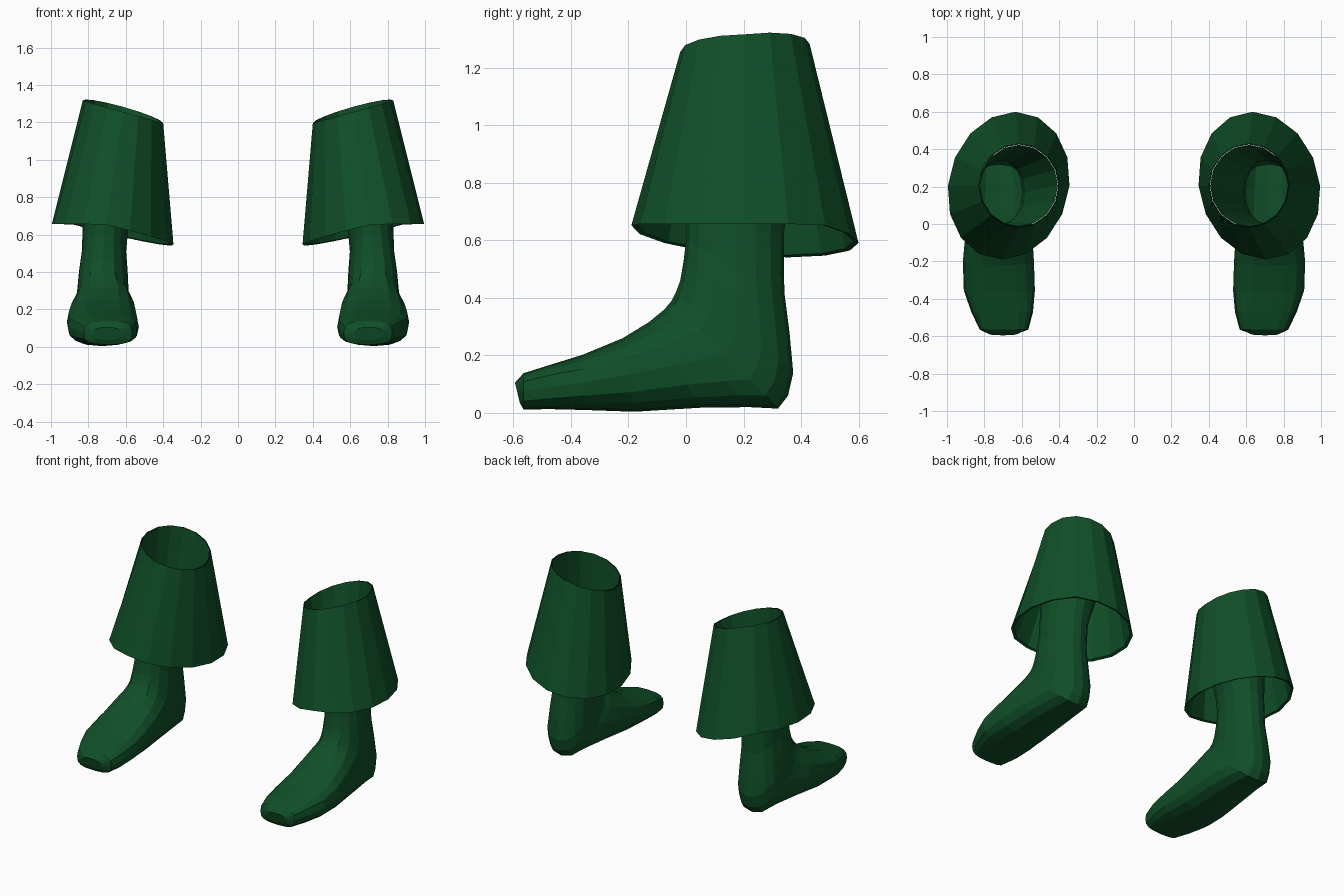
import bpy, bmesh, math

if "Cube" in bpy.data.objects:
    bpy.data.objects.remove(bpy.data.objects["Cube"])

N = 16
green = bpy.data.materials.new("dark green")
green.diffuse_color = (0.005, 0.078, 0.021, 1)
green.use_nodes = True
green.node_tree.nodes["Principled BSDF"].inputs["Base Color"].default_value = green.diffuse_color


def power(v, e):
    return math.copysign(abs(v) ** e, v)


def angles():
    return [2 * math.pi * i / N for i in range(N)]


def foot_ring(front, back, x0, x1, e):
    """Tilted section between an instep point and a sole/heel point (y, z)."""
    ring = []
    for a in angles():
        c, s = power(math.cos(a), e), power(math.sin(a), e)
        ring.append(((x0 + x1) / 2 + (x1 - x0) / 2 * s,
                     (front[0] + back[0]) / 2 + (front[0] - back[0]) / 2 * c,
                     (front[1] + back[1]) / 2 + (front[1] - back[1]) / 2 * c))
    return ring


def cuff_ring(cx, cy, rx, ry, shear, height):
    """Slanted oval ring whose height depends on x and y."""
    ring = []
    for a in angles():
        y = cy - ry * math.cos(a)
        x = cx + rx * math.sin(a) - shear * (y - cy)
        ring.append((x, y, height(x, y)))
    return ring


def loft(name, rings, side, cap):
    bm = bmesh.new()
    rows = [[bm.verts.new((x * side, y, z)) for x, y, z in r] for r in rings]
    for lo, hi in zip(rows, rows[1:]):
        for i in range(N):
            j = (i + 1) % N
            bm.faces.new((lo[i], lo[j], hi[j], hi[i]))
    if cap:
        bm.faces.new(rows[0])
    bmesh.ops.recalc_face_normals(bm, faces=bm.faces)
    me = bpy.data.meshes.new(name)
    bm.to_mesh(me)
    bm.free()
    me.materials.append(green)
    ob = bpy.data.objects.new(name, me)
    bpy.context.collection.objects.link(ob)
    return ob


def top_z(x, y):
    return 1.256 + 0.28 * (x - 0.615) + 0.12 * max(0, y - 0.2)


def hem_z(x, y):
    return min(0.657, 0.622 + 0.23 * (x - 0.67) - 0.057 * (y - 0.2))


# instep point, sole/heel point, inner x, outer x, roundness
SECTIONS = [
    ((-0.595, 0.105), (-0.578, 0.035), 0.625, 0.775, 0.8),
    ((-0.565, 0.138), (-0.565, 0.012), 0.565, 0.825, 0.65),
    ((-0.47, 0.168), (-0.47, 0.013), 0.54, 0.87, 0.65),
    ((-0.36, 0.202), (-0.35, 0.010), 0.53, 0.91, 0.75),
    ((-0.22, 0.260), (-0.18, 0.004), 0.535, 0.915, 0.8),
    ((-0.13, 0.315), (0.05, 0.018), 0.545, 0.90, 0.8),
    ((-0.075, 0.36), (0.22, 0.020), 0.56, 0.88, 0.8),
    ((-0.05, 0.39), (0.32, 0.015), 0.575, 0.87, 0.8),
    ((-0.035, 0.42), (0.355, 0.06), 0.58, 0.865, 0.85),
    ((-0.02, 0.46), (0.373, 0.14), 0.585, 0.86, 0.85),
    ((-0.008, 0.53), (0.36, 0.28), 0.59, 0.85, 0.9),
    ((0.0, 0.60), (0.342, 0.42), 0.598, 0.835, 0.9),
    ((0.0, 0.68), (0.34, 0.62), 0.585, 0.83, 0.9),
]

for label, side in (("left", 1), ("right", -1)):
    # hollow foot and leg, widening to meet the top of the cuff
    rings = [foot_ring(*s) for s in SECTIONS]
    rings.append(cuff_ring(0.615, 0.205, 0.208, 0.218, 0, top_z))
    loft(label + "_foot", rings, side, True)

    # flared trouser cuff with a thin hem
    hem = cuff_ring(0.67, 0.205, 0.325, 0.395, 0.09, hem_z)
    top = cuff_ring(0.615, 0.205, 0.215, 0.225, 0, top_z)
    lip = cuff_ring(0.67, 0.205, 0.308, 0.378, 0.09,
                    lambda x, y: hem_z(x, y) + 0.004)
    inner = cuff_ring(0.615, 0.205, 0.210, 0.220, 0,
                      lambda x, y: top_z(x, y) - 0.004)
    loft(label + "_trouser_cuff", [top, hem, lip, inner], side, False)
